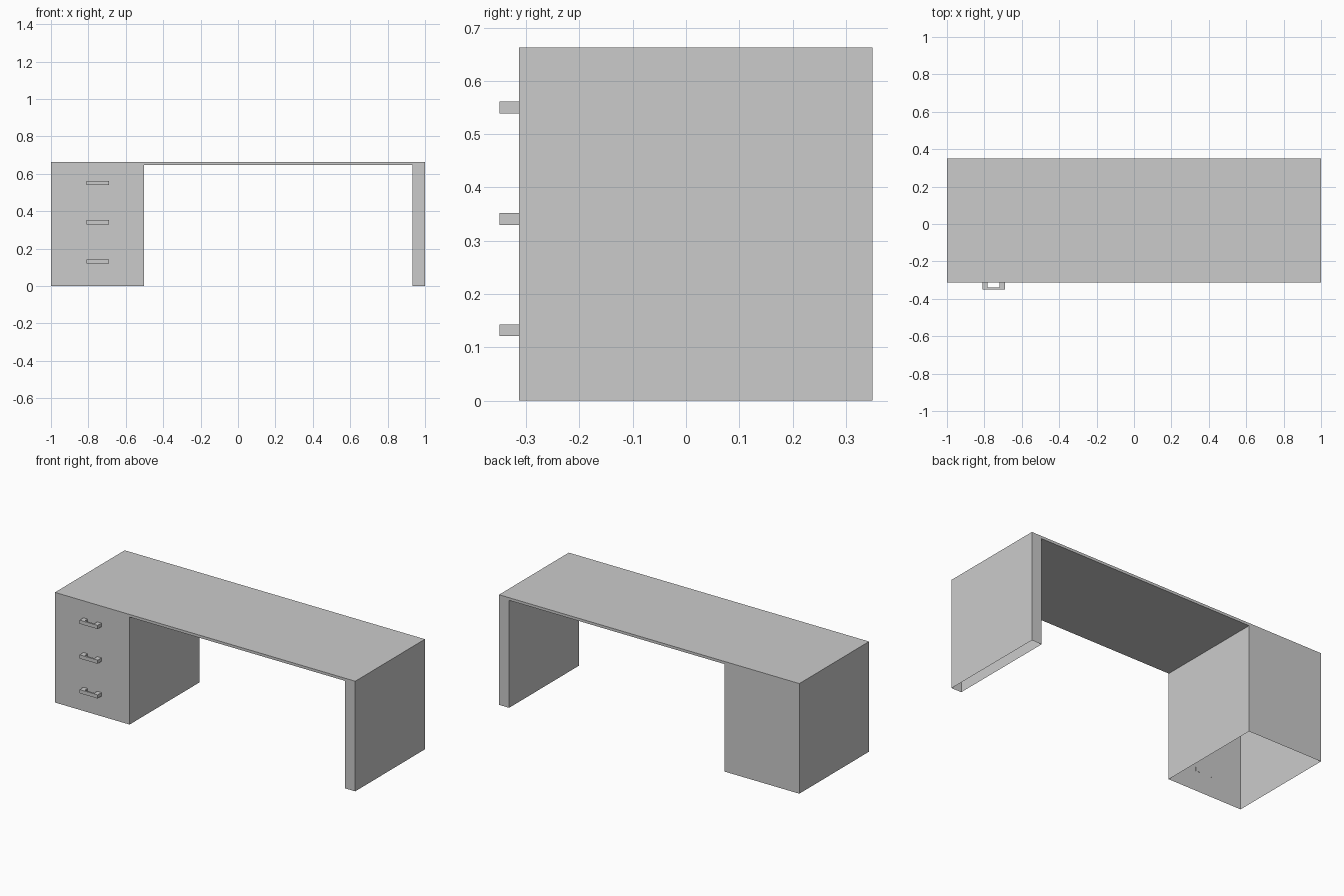
import bpy
import bmesh
from mathutils import Vector

if "Cube" in bpy.data.objects:
    bpy.data.objects.remove(bpy.data.objects["Cube"])


def prism(name, outline, direction, open_bottom=False):
    """Extrude a flat outline along a direction into a named object."""
    bm = bmesh.new()
    face = bm.faces.new([bm.verts.new(p) for p in outline])
    # keep the starting face as one end cap
    ext = bmesh.ops.extrude_face_region(bm, geom=[face], use_keep_orig=True)
    moved = [g for g in ext["geom"] if isinstance(g, bmesh.types.BMVert)]
    bmesh.ops.translate(bm, verts=moved, vec=Vector(direction))
    bmesh.ops.recalc_face_normals(bm, faces=bm.faces)
    if open_bottom:
        floor = [f for f in bm.faces if all(v.co.z < 1e-5 for v in f.verts)]
        bmesh.ops.delete(bm, geom=floor, context="FACES")
    mesh = bpy.data.meshes.new(name)
    bm.to_mesh(mesh)
    bm.free()
    obj = bpy.data.objects.new(name, mesh)
    bpy.context.collection.objects.link(obj)
    return obj


FRONT, BACK = -0.313, 0.35
HEIGHT, UNDERSIDE = 0.663, 0.647
CABINET, LEG = -0.503, 0.933

# Desk shell: drawer cabinet, thin top and side leg, open underneath
profile = [(-1, 0), (CABINET, 0), (CABINET, UNDERSIDE), (LEG, UNDERSIDE),
           (LEG, 0), (1, 0), (1, HEIGHT), (-1, HEIGHT)]
prism("desk_body", [(x, FRONT, z) for x, z in profile],
      (0, BACK - FRONT, 0), open_bottom=True)

# Drawer handles: U-shaped pulls, slightly set into the cabinet front
root = FRONT + 0.001
handle = [(-0.06, root), (-0.06, -0.35), (0.06, -0.35), (0.06, root),
          (0.032, root), (0.032, -0.339), (-0.032, -0.339), (-0.032, root)]
for label, z in (("bottom", 0.121), ("middle", 0.33), ("top", 0.539)):
    prism(f"{label}_drawer_handle", [(x - 0.75, y, z) for x, y in handle],
          (0, 0, 0.022))
